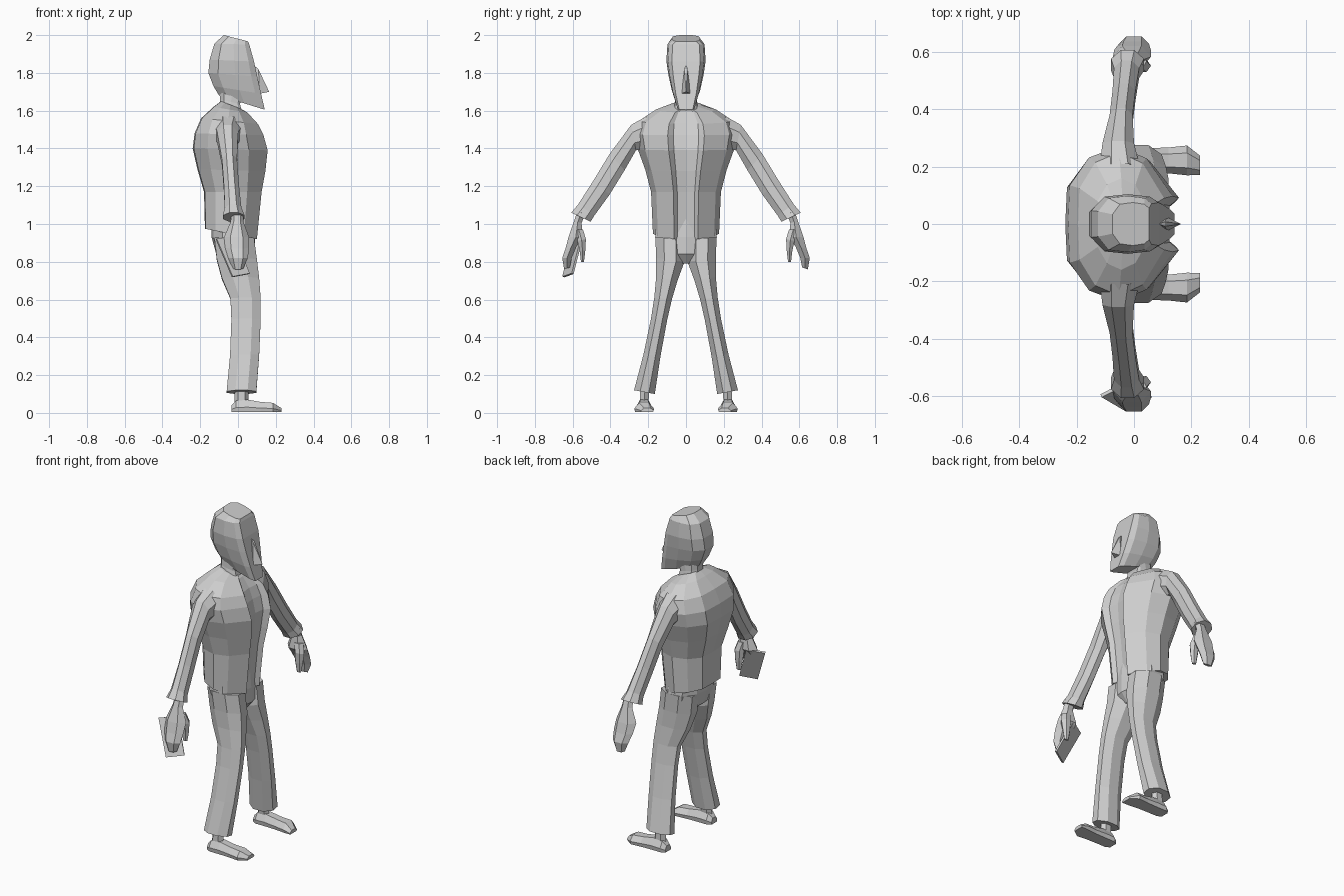
import bpy, math
from mathutils import Vector

grey = bpy.data.materials.new("plain grey")
grey.diffuse_color = (0.62, 0.62, 0.62, 1)


def make(name, verts, faces, mirror=False):
    me = bpy.data.meshes.new(name)
    me.from_pydata([tuple(v) for v in verts], [], faces)
    me.materials.append(grey)
    ob = bpy.data.objects.new(name, me)
    bpy.context.collection.objects.link(ob)
    # consistent outward normals
    import bmesh
    bm = bmesh.new()
    bm.from_mesh(me)
    bmesh.ops.recalc_face_normals(bm, faces=bm.faces)
    bm.to_mesh(me)
    bm.free()
    if mirror:
        m = ob.modifiers.new("mirror", 'MIRROR')
        m.use_axis = (False, True, False)
        m.use_mirror_merge = False
    return ob


def loft(name, rings, mirror=False):
    """Skin a list of equal-sized rings and cap both ends."""
    n = len(rings[0])
    verts = [v for r in rings for v in r]
    faces = [(i * n + j, i * n + (j + 1) % n, (i + 1) * n + (j + 1) % n, (i + 1) * n + j)
             for i in range(len(rings) - 1) for j in range(n)]
    faces += [tuple(range(n)), tuple(range((len(rings) - 1) * n, len(rings) * n))]
    return make(name, verts, faces, mirror)


def limb(x0, x1, inner, outer, n=8):
    """Rounded cross-section between an inner and an outer (y, z) point."""
    p, q = Vector((0, *inner)), Vector((0, *outer))
    c = (p + q) / 2 + Vector(((x0 + x1) / 2, 0, 0))
    k = 1 / math.cos(math.pi / n)
    ring = []
    for i in range(n):
        a = 2 * math.pi * (i + 0.5) / n
        ring.append(c + (q - p) / 2 * k * math.cos(a) + Vector(((x1 - x0) / 2 * k * math.sin(a), 0, 0)))
    return ring


def section(template, xb, zb, xf, zf, hw):
    """Symmetric body ring, running from its back to its front point."""
    half = []
    for u, v in template:
        t = (u + 1) / 2
        half.append(Vector((xb + (xf - xb) * t, v * hw, zb + (zf - zb) * t)))
    return half + [Vector((p.x, -p.y, p.z)) for p in reversed(half) if p.y > 1e-6]


# jacket, with raised front edges either side of a recessed middle
jacket_shape = [(-1, 0), (-.97, .5), (-.6, .86), (-.05, 1), (.5, .85), (1, .36), (.84, .25), (.8, 0)]
loft("jacket", [section(jacket_shape, *r) for r in [
    (-.175, .975, .10, .92, .175),
    (-.18, 1.17, .125, 1.17, .185),
    (-.215, 1.29, .145, 1.28, .215),
    (-.24, 1.40, .157, 1.39, .255),
    (-.23, 1.48, .135, 1.47, .27),
    (-.195, 1.56, .105, 1.53, .25),
    (-.13, 1.62, .05, 1.59, .16),
    (-.09, 1.65, .015, 1.61, .075)]])

# head
head_shape = [(-1, .45), (-.6, .92), (.1, 1), (.75, .92), (1, .72)]
loft("head", [section(head_shape, *r) for r in [
    (-.10, 1.68, .142, 1.605, .05),
    (-.13, 1.73, .122, 1.69, .075),
    (-.157, 1.80, .102, 1.78, .093),
    (-.15, 1.87, .085, 1.86, .104),
    (-.125, 1.955, .06, 1.95, .098),
    (-.075, 2.0, .053, 1.967, .075)]])
loft("neck", [section(head_shape, *r) for r in [
    (-.10, 1.60, .03, 1.57, .07),
    (-.095, 1.66, .01, 1.635, .058),
    (-.10, 1.72, .03, 1.70, .055)]])

# nose wedge
make("nose", [(.085, 0, 1.84), (.108, .008, 1.82), (.108, -.008, 1.82), (.165, 0, 1.70),
              (.115, .024, 1.69), (.115, -.024, 1.69)],
     [(0, 1, 2), (1, 4, 3), (1, 3, 2), (2, 3, 5), (3, 4, 5), (0, 4, 1), (0, 2, 5), (0, 5, 4)])

# trousers: hips and two flared legs
hip_shape = [(-1, 0), (-.92, .5), (-.5, .95), (.3, 1), (.85, .6), (1, 0)]
loft("hips", [section(hip_shape, *r) for r in [
    (-.14, 1.05, .08, 1.05, .155),
    (-.14, .93, .09, .93, .163),
    (-.115, .84, .09, .84, .15),
    (-.05, .79, .05, .79, .06)]])
loft("trouser_leg", [limb(*r) for r in [
    (-.125, .085, (.01, .92), (.162, .93)),
    (-.112, .10, (.008, .80), (.158, .82)),
    (-.085, .112, (.045, .70), (.158, .72)),
    (-.04, .12, (.075, .60), (.168, .61)),
    (-.035, .12, (.10, .49), (.185, .50)),
    (-.042, .112, (.135, .30), (.225, .31)),
    (-.06, .097, (.165, .10), (.275, .12))]], True)

# ankles and shoes
loft("ankle", [limb(*r, n=6) for r in [
    (-.01, .05, (.19, .16), (.24, .16)),
    (-.015, .05, (.20, .045), (.245, .045))]], True)
shoe = []
for x, y, w, h in [(-.035, .222, .028, .04), (-.01, .222, .043, .065), (.05, .222, .043, .07),
                   (.12, .222, .045, .058), (.185, .222, .052, .053), (.23, .205, .034, .025)]:
    shoe.append([Vector((x, y + w * a, .004 + (h - .004) * b)) for a, b in
                 [(-.9, 0), (.9, 0), (1, .4), (.5, 1), (-.5, 1), (-1, .4)]])
loft("shoe", shoe, True)

# sleeves with a cuff
loft("sleeve", [limb(*r) for r in [
    (-.12, .02, (.19, 1.40), (.21, 1.57)),
    (-.11, .0, (.265, 1.39), (.29, 1.525)),
    (-.085, -.005, (.325, 1.285), (.405, 1.37)),
    (-.075, .005, (.405, 1.155), (.49, 1.23)),
    (-.07, .018, (.485, 1.045), (.57, 1.105)),
    (-.08, .035, (.505, 1.012), (.607, 1.06))]], True)

# hands: palm with fingers, plus a thumb
loft("hand", [limb(*r, n=6) for r in [
    (-.03, .025, (.535, 1.05), (.575, 1.07)),
    (-.035, .025, (.553, 1.005), (.593, 1.015)),
    (-.065, .05, (.545, .93), (.622, .93)),
    (-.06, .05, (.58, .88), (.638, .87)),
    (-.045, .045, (.605, .82), (.655, .82)),
    (-.025, .025, (.615, .77), (.645, .76))]], True)
loft("thumb", [limb(*r, n=6) for r in [
    (-.01, .04, (.545, .97), (.59, .97)),
    (.0, .055, (.53, .92), (.575, .91)),
    (.005, .05, (.533, .86), (.563, .86)),
    (.015, .04, (.54, .80), (.556, .80))]], True)

# thin card held in one hand
corners = [Vector(c) for c in [(-.115, -.60, .92), (-.03, -.65, .72), (.06, -.60, .737), (-.02, -.55, .935)]]
side = (corners[1] - corners[0]).cross(corners[2] - corners[1]).normalized() * .006
loft("card", [[c - side for c in corners], [c + side for c in corners]])
